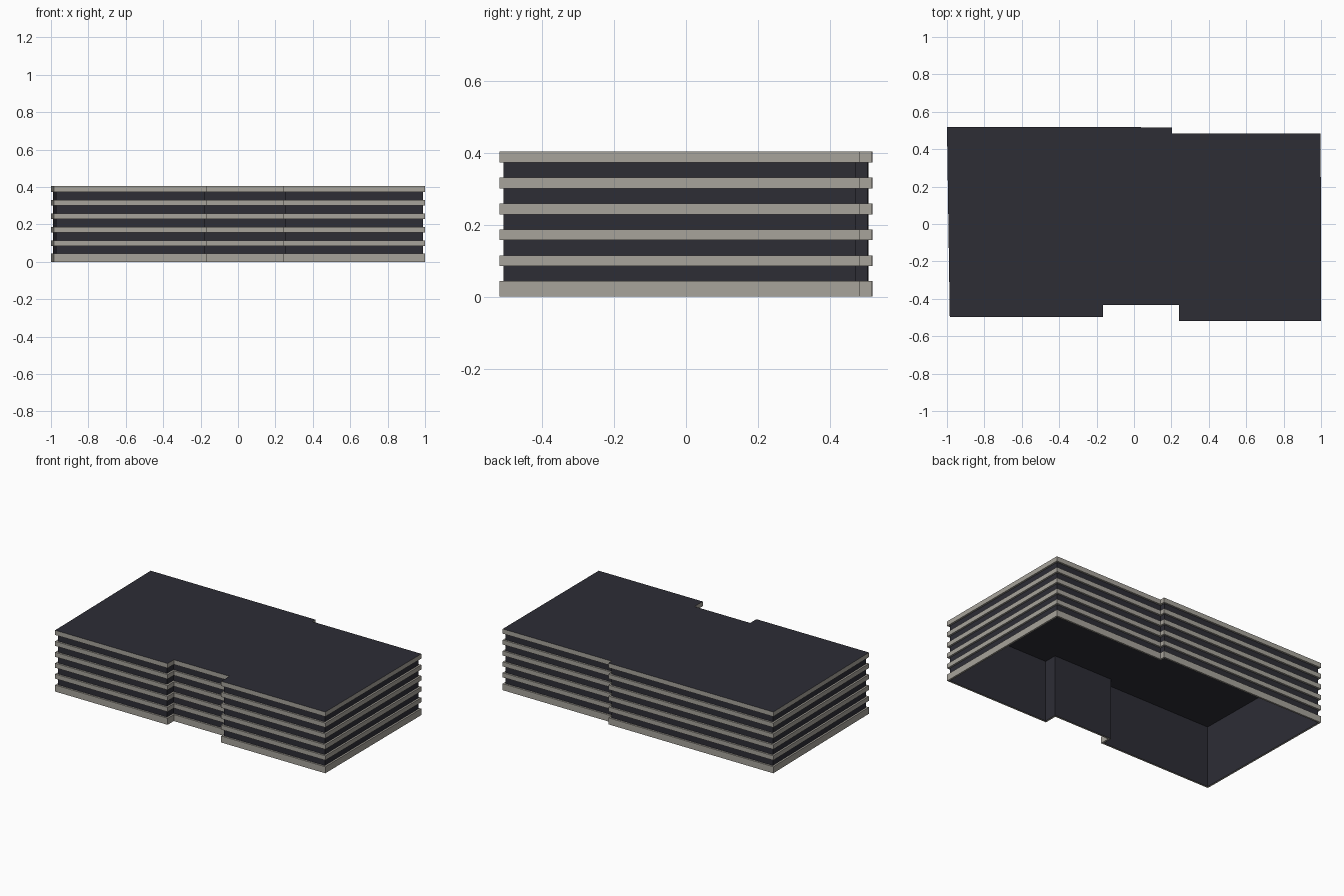
import bpy
import bmesh
from mathutils import Vector

cube = bpy.data.objects.get("Cube")
if cube:
    bpy.data.objects.remove(cube, do_unlink=True)


def material(name, colour):
    mat = bpy.data.materials.new(name)
    mat.use_nodes = True
    mat.diffuse_color = colour
    mat.node_tree.nodes["Principled BSDF"].inputs["Base Color"].default_value = colour
    return mat


stone = material("pale stone", (0.39, 0.37, 0.33, 1))
dark = material("dark glazing", (0.026, 0.026, 0.036, 1))

# Building outline, counter-clockwise from the front right corner
OUTER = [Vector(p) for p in (
    (-0.985, -0.498), (-0.165, -0.498), (-0.165, -0.433), (0.241, -0.433),
    (0.241, -0.519), (1.0, -0.519), (0.998, 0.484), (0.203, 0.484),
    (0.203, 0.517), (-1.0, 0.519))]
HEIGHT = 0.404


def inset(points, dist):
    """Move every edge of the outline inwards, with mitred corners."""
    result = []
    for i, p in enumerate(points):
        a = (p - points[i - 1]).normalized()
        b = (points[(i + 1) % len(points)] - p).normalized()
        na, nb = Vector((-a.y, a.x)), Vector((-b.y, b.x))
        result.append(p + (na + nb) * dist / (1 + na.dot(nb)))
    return result


def loop(bm, points, z):
    return [bm.verts.new((p.x, p.y, z)) for p in points]


def bridge(bm, low, high):
    n = len(low)
    for i in range(n):
        j = (i + 1) % n
        bm.faces.new((low[i], low[j], high[j], high[i]))


def finish(bm, name, mat):
    mesh = bpy.data.meshes.new(name)
    bm.to_mesh(mesh)
    bm.free()
    mesh.materials.append(mat)
    obj = bpy.data.objects.new(name, mesh)
    bpy.context.collection.objects.link(obj)
    return obj


INNER = inset(OUTER, 0.012)

# Recessed window walls, open at the bottom
bm = bmesh.new()
bridge(bm, loop(bm, INNER, 0), loop(bm, INNER, HEIGHT))
finish(bm, "window_walls", dark)

# Flat roof
bm = bmesh.new()
bm.faces.new(loop(bm, OUTER, HEIGHT))
finish(bm, "roof", dark)

# Projecting floor bands: a taller plinth, then evenly spaced storeys
bands = [(0, 0.043)] + [(0.085 + 0.072 * i, 0.115 + 0.072 * i) for i in range(4)]
bands.append((0.373, HEIGHT))
for number, (z0, z1) in enumerate(bands):
    bm = bmesh.new()
    inner_low, outer_low = loop(bm, INNER, z0), loop(bm, OUTER, z0)
    outer_high = loop(bm, OUTER, z1)
    bridge(bm, inner_low, outer_low)
    bridge(bm, outer_low, outer_high)
    if z1 < HEIGHT:
        bridge(bm, outer_high, loop(bm, INNER, z1))
    finish(bm, f"floor_band_{number}", stone)
